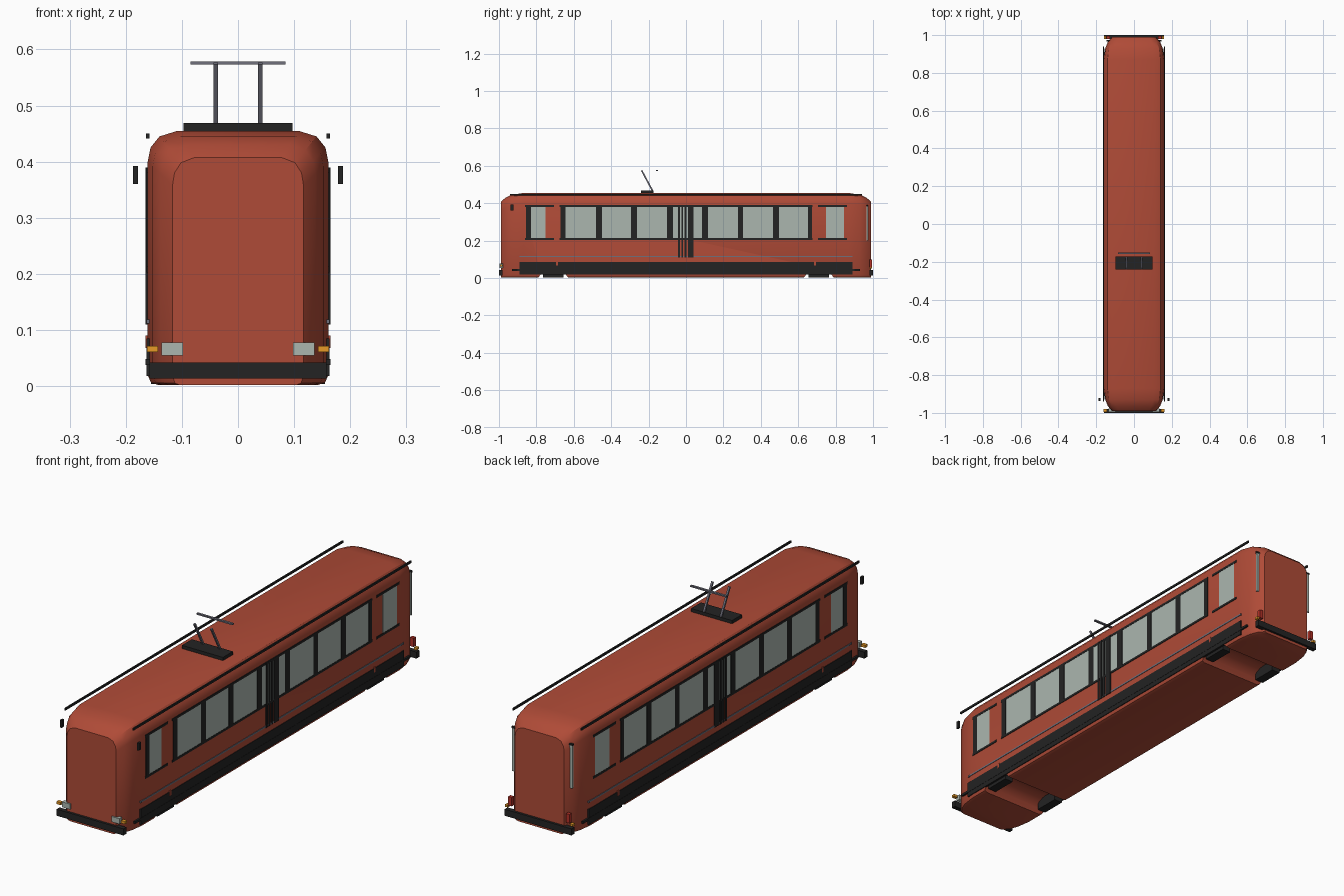
import bpy, bmesh, math
from mathutils import Vector

cube = bpy.data.objects.get("Cube")
if cube:
    bpy.data.objects.remove(cube, do_unlink=True)


def material(name, rgb):
    m = bpy.data.materials.new(name)
    m.use_nodes = True
    m.diffuse_color = (*rgb, 1)
    m.node_tree.nodes["Principled BSDF"].inputs["Base Color"].default_value = (*rgb, 1)
    return m


RED = material("body_red", (0.43, 0.07, 0.038))
BLACK = material("trim_black", (0.017, 0.017, 0.017))
GLASS = material("pale_glass", (0.41, 0.47, 0.43))
METAL = material("grey_metal", (0.16, 0.16, 0.2))
ORANGE = material("indicator_orange", (0.8, 0.32, 0.02))
TAIL = material("tail_red", (0.45, 0.03, 0.02))


def finish(name, bm, mat):
    bmesh.ops.recalc_face_normals(bm, faces=bm.faces)
    me = bpy.data.meshes.new(name)
    bm.to_mesh(me)
    bm.free()
    me.materials.append(mat)
    ob = bpy.data.objects.new(name, me)
    bpy.context.collection.objects.link(ob)
    return ob


def add_box(bm, x, y, z):
    """Add a box given its (min, max) extents on each axis."""
    vs = bmesh.ops.create_cube(bm, size=1)["verts"]
    for v in vs:
        v.co = [(a + b) / 2 + c * (b - a) for c, (a, b) in zip(v.co, (x, y, z))]


def boxes(name, mat, *extents, mirror=False):
    bm = bmesh.new()
    for x, y, z in extents:
        add_box(bm, x, y, z)
        if mirror:
            add_box(bm, (-x[1], -x[0]), y, z)
    return finish(name, bm, mat)


# Body shell: rounded section lofted along y, tapering to flat ends
half = [(0.142, 0.002), (0.155, 0.006), (0.161, 0.02), (0.161, 0.4),
        (0.156, 0.425), (0.14, 0.445), (0.108, 0.455)]
section = half + [(-x, z) for x, z in reversed(half)]
taper = [(0.87, 0), (0.93, 0.2), (0.965, 0.52), (0.99, 1)]
stations = [(-y, f) for y, f in reversed(taper)] + taper
bm = bmesh.new()
rings = []
for y, f in stations:
    rings.append([bm.verts.new((x * (1 - 0.275 * f), y, z * (1 - 0.105 * f)))
                  for x, z in section])
n = len(section)
for a, b in zip(rings, rings[1:]):
    for i in range(n):
        j = (i + 1) % n
        bm.faces.new((a[i], a[j], b[j], b[i]))
bm.faces.new(rings[0])
bm.faces.new(rings[-1])
body = finish("body_shell", bm, RED)

# Wheel arches cut across the underside
for y in (-0.71, 0.71):
    bpy.ops.mesh.primitive_cylinder_add(vertices=24, radius=0.09, depth=0.5,
                                        location=(0, y, -0.04),
                                        rotation=(0, math.pi / 2, 0))
    cutter = bpy.context.object
    cutter.name = "arch_cutter"
    cutter.hide_render = True
    mod = body.modifiers.new("arch", 'BOOLEAN')
    mod.operation = 'DIFFERENCE'
    mod.solver = 'EXACT'
    mod.object = cutter
    bpy.context.view_layer.objects.active = body
    bpy.ops.object.modifier_apply(modifier=mod.name)
    bpy.data.objects.remove(cutter, do_unlink=True)
bpy.ops.object.select_all(action='DESELECT')
body.select_set(True)
bpy.context.view_layer.objects.active = body
bpy.ops.object.shade_smooth_by_angle(angle=math.radians(28))

# Running gear blocks inside the arches
boxes("bogie_blocks", BLACK,
      *[((0.115, 0.155), (y - 0.055, y + 0.055), (0.004, 0.05)) for y in (-0.71, 0.71)],
      mirror=True)

# Skirts, lower rails, roof gutters and waist trim
boxes("side_skirt", BLACK, ((0.155, 0.1635), (-0.89, 0.89), (0.018, 0.085)), mirror=True)
boxes("lower_rail", BLACK, ((0.157, 0.1645), (-0.93, 0.93), (0.038, 0.048)), mirror=True)
boxes("roof_gutter", BLACK, ((0.158, 0.164), (-0.94, 0.94), (0.441, 0.45)), mirror=True)
boxes("waist_trim", METAL, ((0.158, 0.163), (-0.89, 0.89), (0.112, 0.119)), mirror=True)
boxes("skirt_latch", RED,
      *[((0.16, 0.1645), (y - 0.005, y + 0.005), (0.068, 0.09)) for y in (-0.69, 0.69)],
      mirror=True)

# Side windows
WIN = (0.208, 0.385)
boxes("window_glass", GLASS,
      *[((0.159, 0.162), span, WIN)
        for span in ((-0.84, -0.75), (-0.66, 0.66), (0.748, 0.845))], mirror=True)
posts = [(-0.856, -0.83), (-0.67, -0.643), (-0.482, -0.45), (-0.295, -0.262),
         (-0.102, -0.07), (0.085, 0.117), (0.278, 0.306), (0.465, 0.497), (0.652, 0.674)]
frames = [((0.159, 0.1632), p, WIN) for p in posts]
for span in ((-0.86, -0.705), (-0.675, 0.675), (0.705, 0.86)):
    for z in WIN:
        frames.append(((0.159, 0.1632), span, (z - 0.005, z + 0.005)))
boxes("window_frame", BLACK, *frames, mirror=True)

# Centre doors
boxes("door_posts", BLACK,
      *[((0.159, 0.1645), p, (0.11, 0.39))
        for p in ((-0.043, -0.032), (-0.025, -0.015), (-0.008, 0.003), (0.01, 0.041))],
      mirror=True)

# Bumpers and lamps at both ends
boxes("bumper", BLACK, *[((-0.158, 0.158), y, (0.014, 0.042))
                         for y in ((-1, -0.98), (0.98, 1))])
boxes("headlight", GLASS, ((0.098, 0.136), (-0.996, -0.978), (0.055, 0.078)), mirror=True)
boxes("indicator", ORANGE, ((0.143, 0.162), (-0.995, -0.98), (0.061, 0.072)),
      ((0.147, 0.16), (0.98, 0.995), (0.05, 0.06)), mirror=True)
boxes("tail_light", TAIL, ((0.128, 0.145), (0.98, 0.995), (0.06, 0.098)), mirror=True)

# Rear window edges at the tapered corners
boxes("rear_window_edge", GLASS, ((0.115, 0.143), (0.966, 0.973), (0.2, 0.385)), mirror=True)
boxes("rear_window_cap", BLACK, ((0.115, 0.145), (0.965, 0.974), (0.383, 0.39)), mirror=True)

# Wing mirrors
boxes("wing_mirror", BLACK, ((0.178, 0.187), (-0.937, -0.922), (0.36, 0.392)), mirror=True)

# Roof current collector
boxes("collector_base", BLACK, ((-0.097, 0.097), (-0.24, -0.173), (0.454, 0.469)))
boxes("collector_bar", METAL, ((-0.085, 0.085), (-0.16, -0.15), (0.573, 0.579)))
bm = bmesh.new()
low, high = Vector((0, -0.178, 0.465)), Vector((0, -0.237, 0.575))
turn = (high - low).to_track_quat('Z', 'Y')
for x in (-0.04, 0.04):
    vs = bmesh.ops.create_cube(bm, size=1)["verts"]
    for v in vs:
        c = Vector((v.co.x * 0.008, v.co.y * 0.008, v.co.z * (high - low).length))
        v.co = turn @ c + (low + high) / 2 + Vector((x, 0, 0))
finish("collector_arms", bm, METAL)
